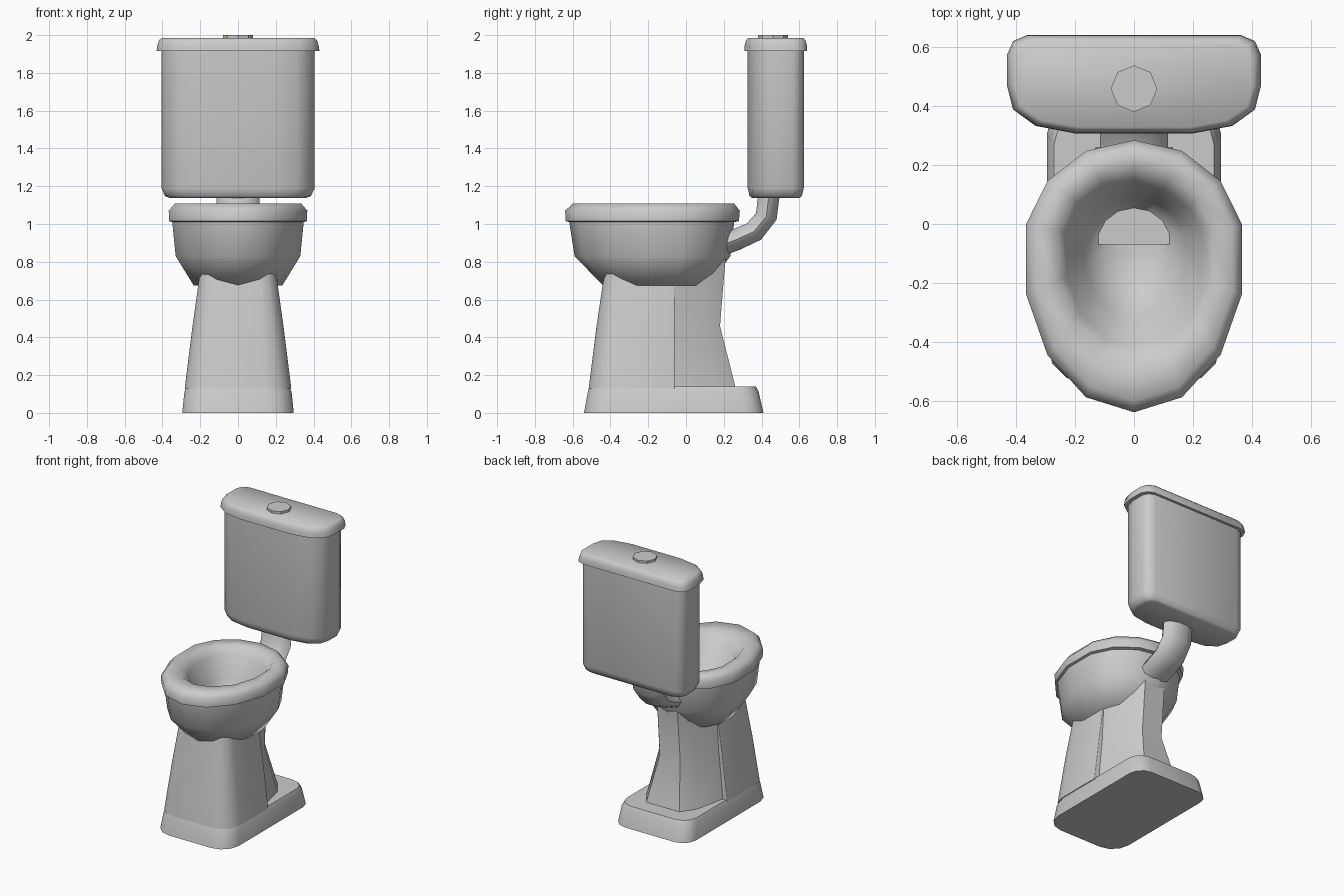
import bpy, bmesh
from math import sin, cos, pi, radians

cube = bpy.data.objects.get("Cube")
if cube:
    bpy.data.objects.remove(cube, do_unlink=True)

ceramic = bpy.data.materials.new("grey_ceramic")
ceramic.use_nodes = True
GREY = (0.6, 0.6, 0.6, 1)
ceramic.diffuse_color = GREY
ceramic.node_tree.nodes["Principled BSDF"].inputs["Base Color"].default_value = GREY


def loft(name, rings, angle=42):
    """Skin a stack of equal-length rings and cap both ends."""
    bm = bmesh.new()
    loops = [[bm.verts.new(p) for p in ring] for ring in rings]
    n = len(loops[0])
    for a, b in zip(loops, loops[1:]):
        for i in range(n):
            j = (i + 1) % n
            bm.faces.new((a[i], a[j], b[j], b[i]))
    bm.faces.new(loops[0][::-1])
    bm.faces.new(loops[-1])
    bmesh.ops.recalc_face_normals(bm, faces=bm.faces)
    mesh = bpy.data.meshes.new(name)
    bm.to_mesh(mesh)
    bm.free()
    mesh.materials.append(ceramic)
    obj = bpy.data.objects.new(name, mesh)
    bpy.context.collection.objects.link(obj)
    bpy.ops.object.select_all(action='DESELECT')
    obj.select_set(True)
    bpy.context.view_layer.objects.active = obj
    bpy.ops.object.shade_smooth_by_angle(angle=radians(angle))
    return obj


def mirrored(half, z):
    """Close a right-hand outline, listed front to back, across x = 0."""
    return [(x, y, z) for x, y in half] + [(-x, y, z) for x, y in reversed(half)]


def footprint(w, front, back, r_front, r_back, z):
    """Rectangle with rounded front and back corners."""
    half = []
    for k in range(4):
        a = pi / 6 * k
        half.append((w - r_front + r_front * sin(a), front + r_front - r_front * cos(a)))
    for k in range(4):
        a = pi / 6 * k
        half.append((w - r_back + r_back * cos(a), back - r_back + r_back * sin(a)))
    return mirrored(half, z)


def egg(w, front, back, z):
    """Fourteen-sided egg, fuller towards the back."""
    ring = []
    for k in range(14):
        a = 2 * pi * k / 14
        c = cos(a)
        y = -0.121 - 0.514 * c if c > 0 else -0.081 - 0.366 * c
        t = (y + 0.635) / 0.92
        ring.append((w * sin(a) / 0.975, front + t * (back - front), z))
    return ring


# Base slab
loft("base", [footprint(0.295, -0.54, 0.41, 0.13, 0.1, 0),
              footprint(0.284, -0.52, 0.385, 0.13, 0.1, 0.11),
              footprint(0.272, -0.51, 0.37, 0.13, 0.1, 0.14)])

# Front column, flat at its back
loft("front_column", [footprint(0.282, -0.515, -0.06, 0.13, 0.005, 0.13),
                      footprint(0.242, -0.475, -0.06, 0.11, 0.005, 0.45),
                      footprint(0.202, -0.432, -0.06, 0.09, 0.005, 0.74)])

# Waisted rear column
loft("rear_column", [mirrored([(a, -0.07), (b, m), (c, r)], z) for a, b, c, m, r, z in (
    (0.25, 0.2, 0.13, 0.16, 0.262, 0.135),
    (0.22, 0.14, 0.08, 0.1, 0.18, 0.46),
    (0.2, 0.13, 0.08, 0.13, 0.21, 0.83))])

# Bowl: underside, rim, then hollow inside
loft("bowl", [egg(*r) for r in (
    (0.235, -0.44, 0.12, 0.675),
    (0.33, -0.59, 0.235, 0.83),
    (0.348, -0.618, 0.255, 1.01),
    (0.364, -0.637, 0.28, 1.015),
    (0.367, -0.64, 0.285, 1.07),
    (0.335, -0.6, 0.255, 1.108),
    (0.265, -0.49, 0.19, 1.1),
    (0.23, -0.42, 0.14, 1.05),
    (0.17, -0.32, 0.09, 0.9),
    (0.1, -0.2, 0.04, 0.8))], 62)

# Flush pipe: oval sections following the bend
pipe = []
for y, z, tilt in ((0.19, 0.89, 1.2), (0.26, 0.915, 1.1), (0.36, 0.96, 0.85),
                   (0.425, 1.04, 0.3), (0.44, 1.16, 0)):
    ring = []
    for k in range(10):
        a = 2 * pi * k / 10
        d = 0.06 * sin(a)
        ring.append((0.115 * cos(a), y + d * cos(tilt), z - d * sin(tilt)))
    pipe.append(ring)
loft("flush_pipe", pipe, 50)

# Cistern and lid share one bow-fronted outline
BOW = [(0.2, 0.31), (0.33, 0.335), (0.405, 0.39), (0.425, 0.47),
       (0.425, 0.575), (0.405, 0.62), (0.36, 0.64)]


def bow(sx, sy, z):
    return mirrored([(x * sx, 0.475 + (y - 0.475) * sy) for x, y in BOW], z)


loft("cistern", [bow(0.85, 0.76, 1.138), bow(0.91, 0.84, 1.148),
                 bow(0.953, 0.9, 1.19), bow(0.953, 0.9, 1.93)], 50)
loft("cistern_lid", [bow(1.015, 1.01, 1.915), bow(1.005, 1.0, 1.945),
                     bow(0.985, 0.955, 1.972), bow(0.95, 0.88, 1.984)], 60)

# Octagonal flush button
loft("flush_button", [[(0.079 * cos(pi / 4 * k), 0.46 + 0.079 * sin(pi / 4 * k), z)
                       for k in range(8)] for z in (1.97, 2.0)], 30)
